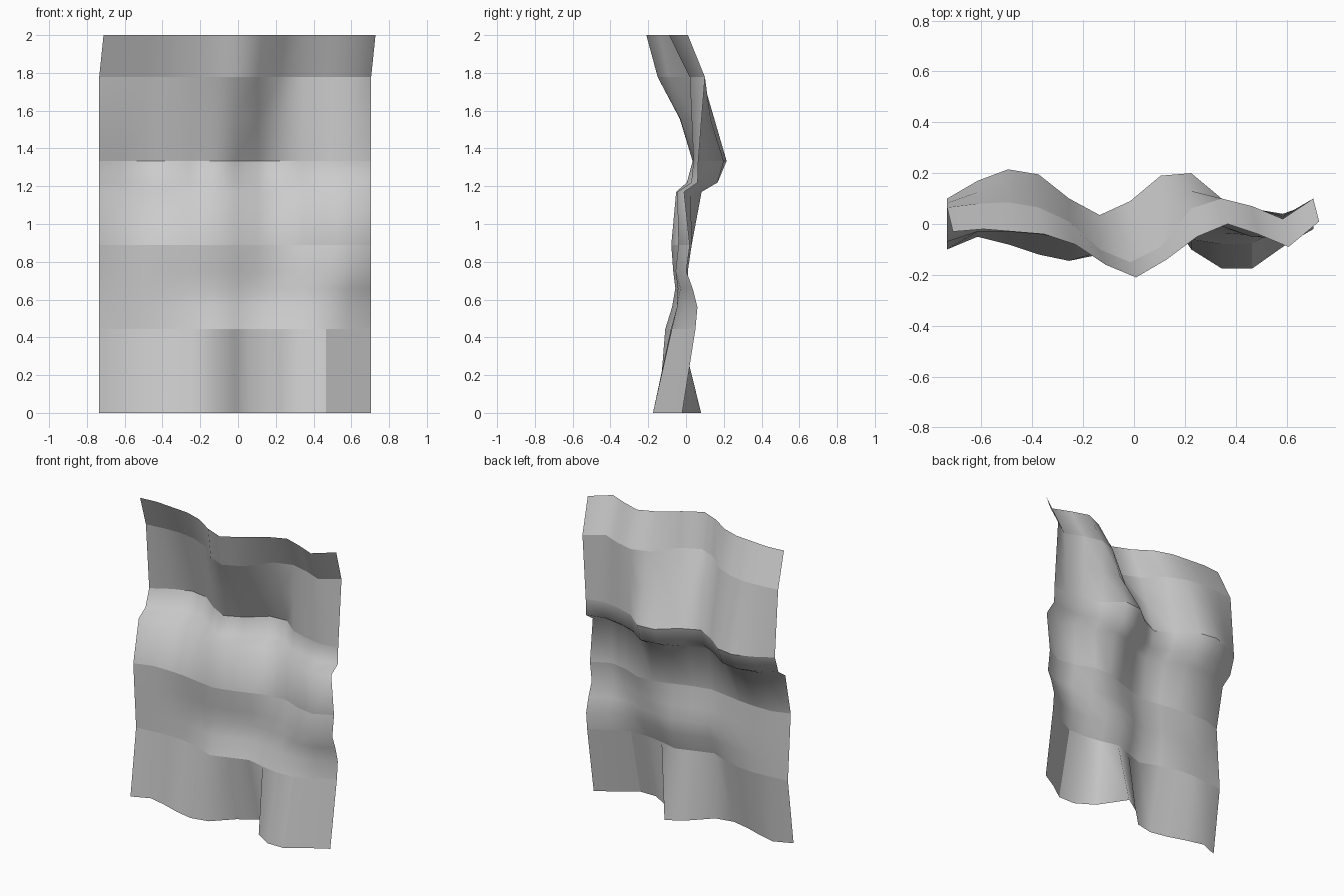
import bpy, bmesh

if "Cube" in bpy.data.objects:
    bpy.data.objects.remove(bpy.data.objects["Cube"])

# Depth (y) of each main fold row, sampled left to right
Z0 = [-.10, -.05, -.08, -.12, -.145, -.12, .00, .08, -.10, -.175, -.175, -.09, -.02]
Z1 = [-.04, -.03, -.02, -.03, -.06, -.11, -.07, -.03, -.06, -.08, -.075, -.02, .05]
Z2 = [-.07, -.03, -.03, -.04, -.06, -.078, -.05, -.01, .03, .03, -.02, -.04, .02]
Z3 = [.10, .17, .215, .195, .10, .035, .09, .19, .20, .10, .06, .04, .065]
Z4 = [.065, .08, .085, .065, .01, -.10, -.15, -.09, .06, .10, .07, .02, .10]
Z5 = [-.03, -.02, -.03, -.04, -.08, -.16, -.21, -.14, -.05, .00, -.04, -.09, .01]


def blend(a, b, k, offset=0, hump=0, tilt=0):
    """Mix two rows, with a narrow hump in the middle and a rise at the right."""
    out = []
    for i, (p, q) in enumerate(zip(a, b)):
        t = i / 12
        out.append(p + (q - p) * k + offset + hump * (4 * t * (1 - t)) ** 4 + tilt * t ** 3)
    return out


# (height, depths, sideways shift, sharp row)
rows = [
    (0, Z0, 0, False),
    (.444, Z1, 0, True),
    (.56, blend(Z1, Z2, .25, 0, .03, .018), 0, False),
    (.66, blend(Z1, Z2, .5, 0, .042, 0), 0, False),
    (.75, blend(Z1, Z2, .69, 0, .025, -.028), 0, False),
    (.889, Z2, 0, True),
    (1.17, blend(Z2, Z3, .55, -.035, 0, -.02), 0, False),
    (1.22, blend(Z2, Z3, .88, -.018, 0, .02), 0, False),
    (1.333, Z3, 0, False),
    (1.556, blend(Z3, Z4, .5), 0, False),
    (1.778, Z4, 0, True),
    (2, Z5, .023, False),
]

# Rippled sheet: skin neighbouring rows with quads
bm = bmesh.new()
grid = [[bm.verts.new((-.735 + .12 * i + dx, y, z)) for i, y in enumerate(ys)]
        for z, ys, dx, _ in rows]
for low, high in zip(grid, grid[1:]):
    for i in range(len(low) - 1):
        bm.faces.new((low[i], low[i + 1], high[i + 1], high[i])).smooth = True

# Crisp horizontal creases between the bands
for line, row in zip(grid, rows):
    if row[3] or row[0] == 1.333:
        for a, b in zip(line, line[1:]):
            bm.edges.get((a, b)).smooth = False

# Crisp vertical crease at the lower right corner
bm.edges.get((grid[0][10], grid[1][10])).smooth = False

mesh = bpy.data.meshes.new("cloth_sheet")
bm.to_mesh(mesh)
bm.free()
sheet = bpy.data.objects.new("cloth_sheet", mesh)
bpy.context.collection.objects.link(sheet)
